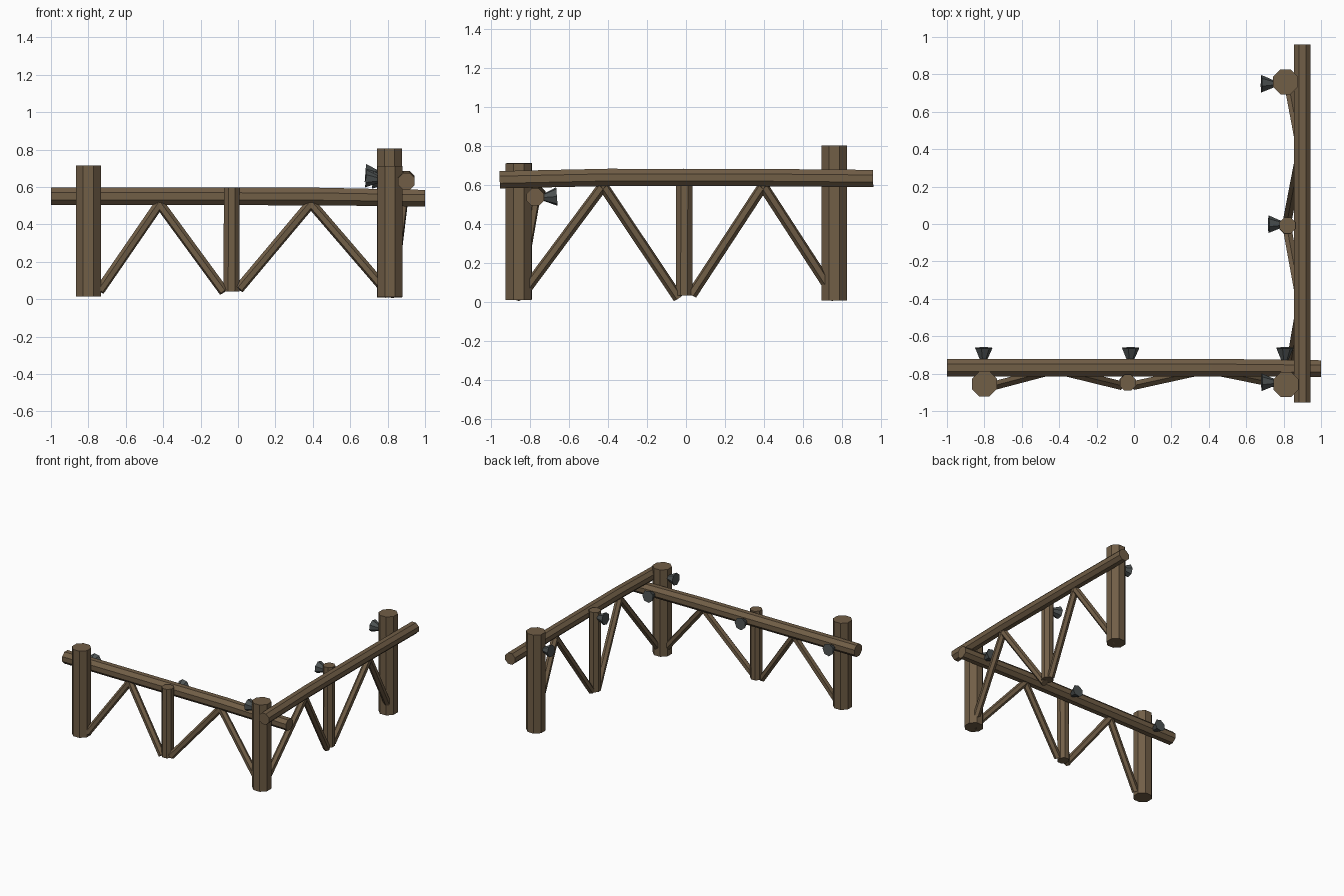
import bpy, bmesh, math
from mathutils import Vector

if "Cube" in bpy.data.objects:
    bpy.data.objects.remove(bpy.data.objects["Cube"])


def material(name, rgb):
    m = bpy.data.materials.new(name)
    m.diffuse_color = (*rgb, 1)
    m.use_nodes = True
    m.node_tree.nodes["Principled BSDF"].inputs["Base Color"].default_value = m.diffuse_color
    return m


WOOD = material("brown_wood", (0.165, 0.112, 0.062))
IRON = material("dark_iron", (0.075, 0.085, 0.085))


def log(name, points, radii, sides, mat):
    """Capped flat-sided tube through the points, one radius per point."""
    pts = [Vector(p) for p in points]
    axis = (pts[-1] - pts[0]).normalized()
    helper = Vector((0, 1, 0)) if abs(axis.z) > 0.95 else Vector((0, 0, 1))
    u = axis.cross(helper).normalized()
    v = axis.cross(u)
    bm = bmesh.new()
    rings = []
    for p, r in zip(pts, radii):
        ring = []
        for i in range(sides):
            a = 2 * math.pi * (i + 0.5) / sides
            ring.append(bm.verts.new(p + r * (math.cos(a) * u + math.sin(a) * v)))
        rings.append(ring)
    for lo, hi in zip(rings, rings[1:]):
        for i in range(sides):
            j = (i + 1) % sides
            bm.faces.new((lo[i], lo[j], hi[j], hi[i]))
    bm.faces.new(rings[0])
    bm.faces.new(rings[-1])
    bmesh.ops.recalc_face_normals(bm, faces=bm.faces)
    me = bpy.data.meshes.new(name)
    bm.to_mesh(me)
    bm.free()
    me.materials.append(mat)
    ob = bpy.data.objects.new(name, me)
    bpy.context.collection.objects.link(ob)
    return ob


# Main posts
for name, x, y, z0, z1 in (("left_post", -0.80, -0.855, 0.015, 0.715),
                           ("corner_post", 0.813, -0.858, 0.012, 0.713),
                           ("back_post", 0.81, 0.76, 0.01, 0.805)):
    log(name, [(x, y, z0), (x, y, z1)], [0.072] * 2, 8, WOOD)

# Slim middle posts
log("front_middle_post", [(-0.035, -0.848, 0.04), (-0.033, -0.848, 0.597)], [0.046] * 2, 8, WOOD)
log("side_middle_post", [(0.82, -0.01, 0.035), (0.82, -0.008, 0.68)], [0.046] * 2, 8, WOOD)

# Slightly crooked rails
log("front_rail", [(-1, -0.768, 0.551), (0.42, -0.768, 0.549), (1, -0.773, 0.54)],
    [0.051, 0.051, 0.048], 8, WOOD)
log("side_rail", [(0.9, -0.955, 0.629), (0.9, -0.4, 0.641), (0.9, 0.4, 0.64), (0.9, 0.96, 0.635)],
    [0.048] * 4, 8, WOOD)

# Diagonal braces: position along the wall at foot and at top
for i, (foot, top, z) in enumerate(((-0.74, -0.41, 0.045), (-0.075, -0.43, 0.04),
                                    (0.005, 0.40, 0.055), (0.81, 0.38, 0.025))):
    log(f"front_brace_{i}", [(foot, -0.862, z), (top, -0.775, 0.525)], [0.027] * 2, 6, WOOD)
for i, (foot, top, z) in enumerate(((-0.84, -0.42, 0.04), (-0.04, -0.43, 0.022),
                                    (0.03, 0.40, 0.04), (0.77, 0.39, 0.02))):
    log(f"side_brace_{i}", [(0.822, foot, z), (0.893, top, 0.605)], [0.027] * 2, 6, WOOD)

# Iron spikes, wide end outward
for i, x in enumerate((-0.805, -0.02, 0.805)):
    log(f"front_spike_{i}", [(x, -0.662, 0.543), (x, -0.74, 0.537)], [0.049, 0.014], 7, IRON)
for i, (x, y, z) in enumerate(((0.683, -0.848, 0.645), (0.72, -0.003, 0.638), (0.681, 0.748, 0.675))):
    log(f"side_spike_{i}", [(x, y, z), (x + 0.08, y, z - 0.006)], [0.049, 0.014], 7, IRON)
